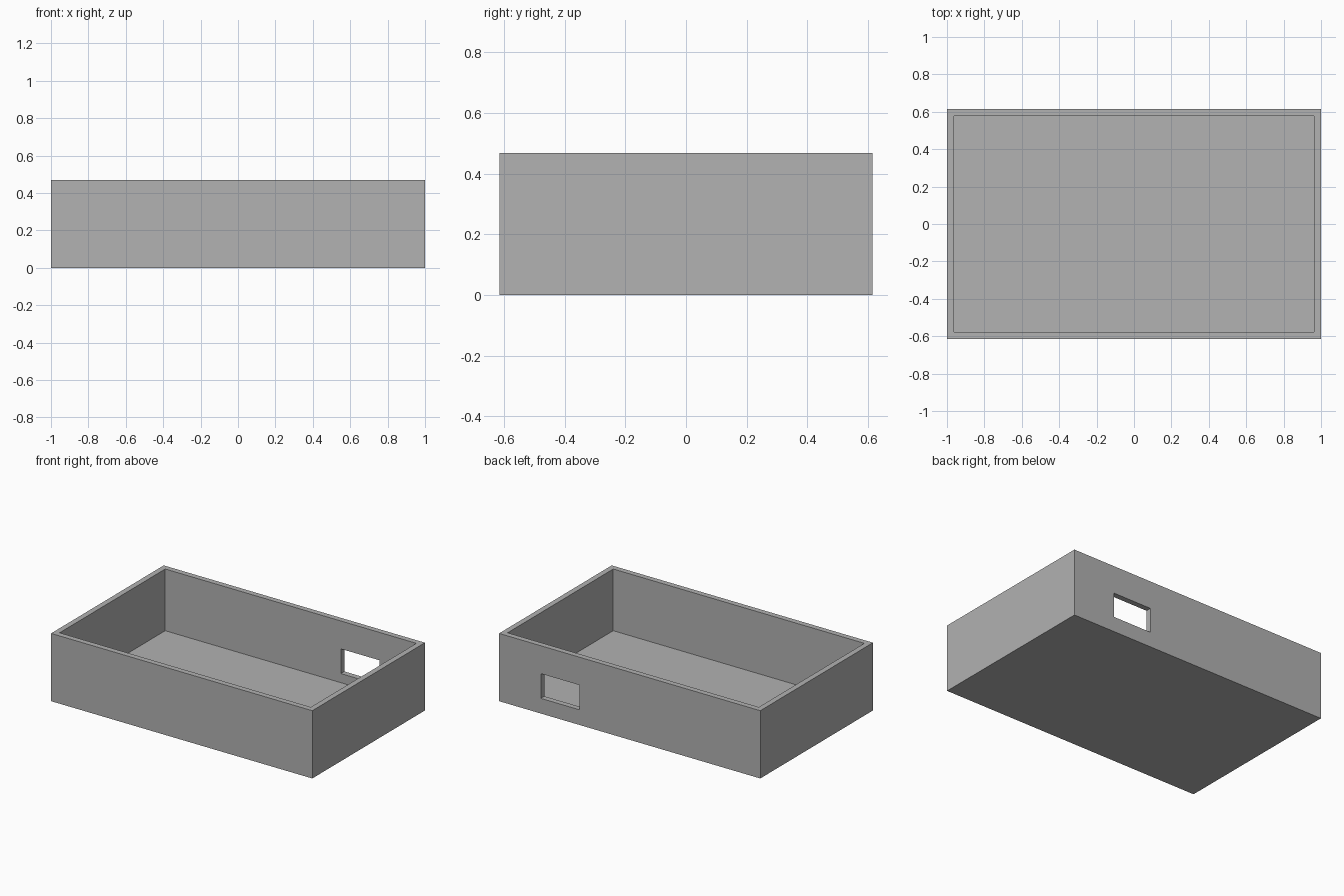
import bpy
import bmesh
from mathutils import Matrix, Vector

default = bpy.data.objects.get("Cube")
if default:
    bpy.data.objects.remove(default, do_unlink=True)

W, D, H = 2.0, 1.232, 0.469   # outer size
WALL, FLOOR = 0.0385, 0.042   # wall and floor thickness


def block(name, low, high):
    """Box spanning two opposite corners."""
    low, high = Vector(low), Vector(high)
    bm = bmesh.new()
    bmesh.ops.create_cube(bm, size=1, matrix=Matrix.Translation((low + high) / 2)
                          @ Matrix.Diagonal((*(high - low), 1)))
    mesh = bpy.data.meshes.new(name)
    bm.to_mesh(mesh)
    bm.free()
    obj = bpy.data.objects.new(name, mesh)
    bpy.context.collection.objects.link(obj)
    return obj


def cut(target, cutter):
    """Subtract the cutter from the target, then discard it."""
    cutter.hide_render = True
    mod = target.modifiers.new("cut", "BOOLEAN")
    mod.operation = "DIFFERENCE"
    mod.solver = "EXACT"
    mod.object = cutter
    bpy.context.view_layer.objects.active = target
    bpy.ops.object.modifier_apply(modifier=mod.name)
    bpy.data.objects.remove(cutter, do_unlink=True)


# Open tray
x, y = W / 2, D / 2
tray = block("open_box", (-x, -y, 0), (x, y, H))
cut(tray, block("cavity_cutter", (WALL - x, WALL - y, FLOOR), (x - WALL, y - WALL, H + 0.1)))

# Rectangular opening through the back wall
cut(tray, block("opening_cutter", (0.383, y - 2 * WALL, 0.105), (0.68, y + 0.1, 0.276)))

# Plain grey finish
grey = bpy.data.materials.new("grey")
grey.use_nodes = True
color = (0.445, 0.445, 0.445, 1)
grey.diffuse_color = color
grey.node_tree.nodes["Principled BSDF"].inputs["Base Color"].default_value = color
tray.data.materials.clear()
tray.data.materials.append(grey)
